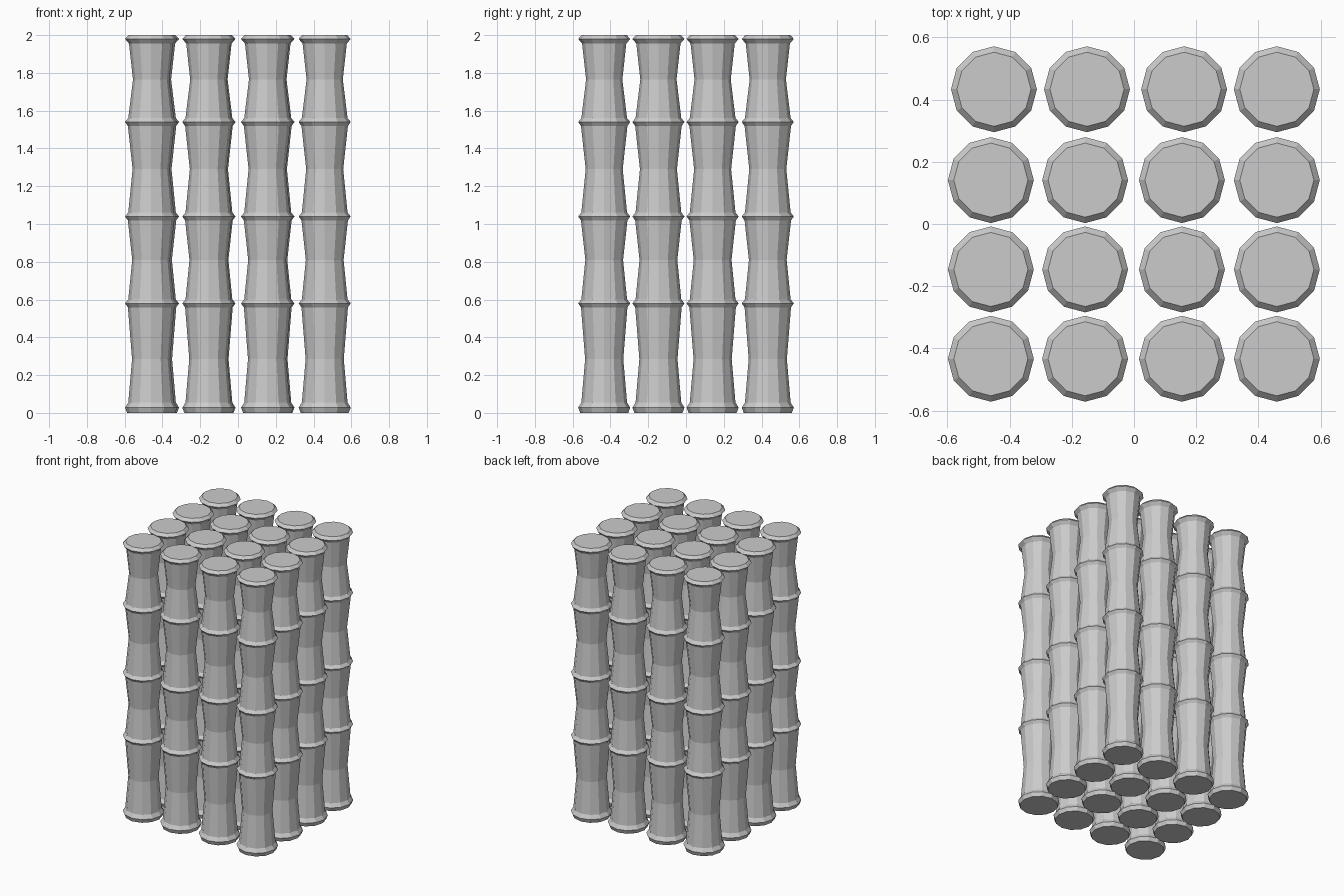
import bpy, bmesh, math

if "Cube" in bpy.data.objects:
    bpy.data.objects.remove(bpy.data.objects["Cube"])

SIDES = 12
RING_R = 0.138

# Profile (radius, height): end lip, waisted segments and joint rings, bottom to top
profile = [(0.127, 0.0), (RING_R, 0.028), (0.121, 0.055)]
waists = [(0.101, 0.285), (0.100, 0.81), (0.098, 1.29), (0.096, 1.765)]
joints = [0.58, 1.04, 1.54]
for i, waist in enumerate(waists):
    profile.append(waist)
    if i < len(joints):
        z = joints[i]
        profile += [(0.123, z - 0.021), (RING_R, z), (0.121, z + 0.021)]
profile += [(0.117, 1.955), (RING_R, 1.98), (0.119, 2.0)]


def make_pole_mesh():
    bm = bmesh.new()
    rings = []
    for r, z in profile:
        rings.append([bm.verts.new((r * math.cos(2 * math.pi * k / SIDES),
                                    r * math.sin(2 * math.pi * k / SIDES), z))
                      for k in range(SIDES)])
    for low, high in zip(rings, rings[1:]):
        for k in range(SIDES):
            n = (k + 1) % SIDES
            bm.faces.new((low[k], low[n], high[n], high[k]))
    # Flat end caps
    bm.faces.new(rings[0][::-1])
    bm.faces.new(rings[-1])
    mesh = bpy.data.meshes.new("bamboo_pole")
    bm.to_mesh(mesh)
    bm.free()
    return mesh


# Four by four bundle of poles; the back row is shifted slightly sideways
pole_mesh = make_pole_mesh()
front_xs = [-0.460, -0.157, 0.154, 0.459]
back_xs = [-0.450, -0.151, 0.161, 0.459]
rows = [(-0.433, front_xs), (-0.146, front_xs), (0.141, front_xs), (0.433, back_xs)]
for j, (y, xs) in enumerate(rows):
    for i, x in enumerate(xs):
        pole = bpy.data.objects.new(f"bamboo_pole_{j + 1}_{i + 1}", pole_mesh)
        pole.location = (x, y, 0)
        bpy.context.collection.objects.link(pole)
